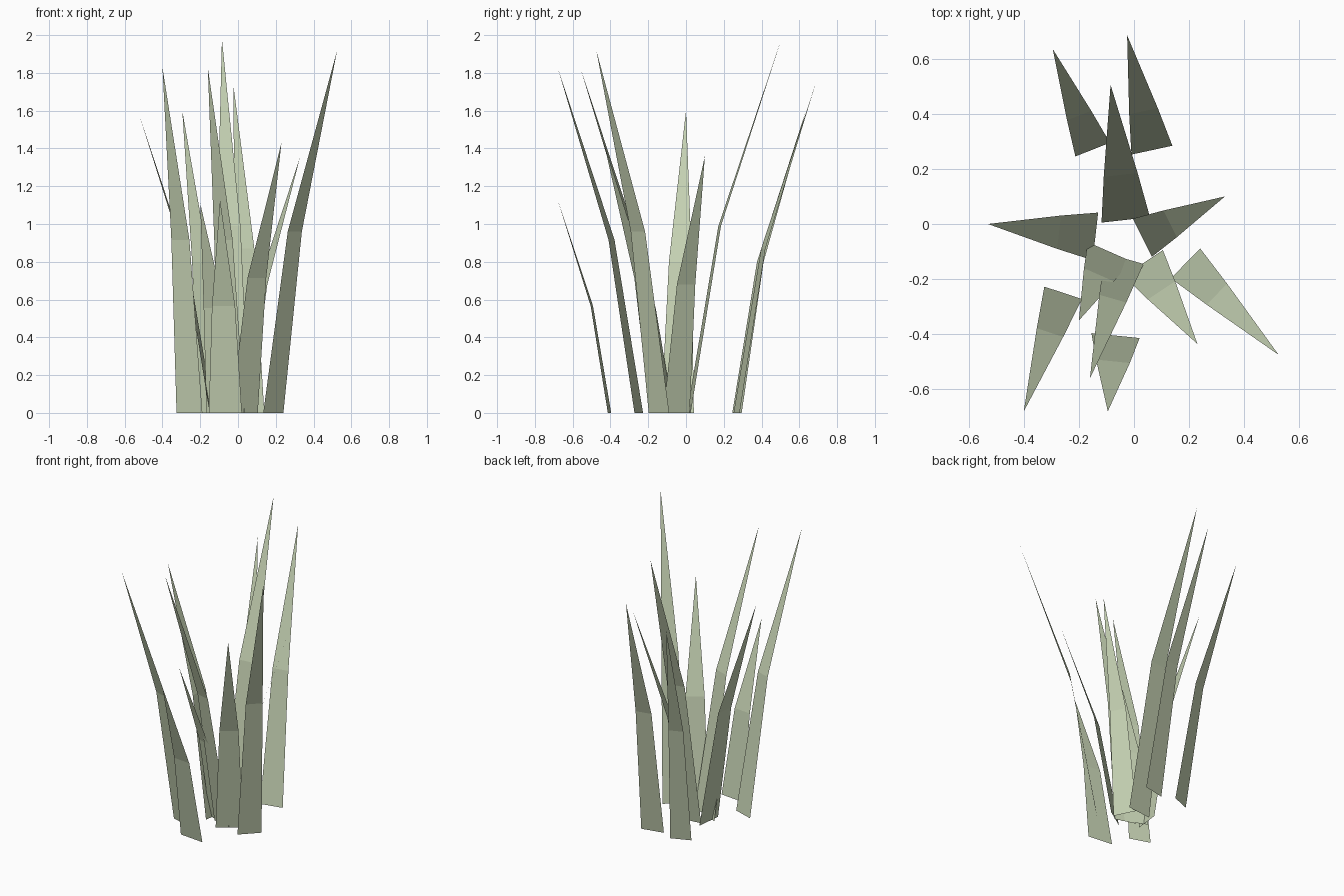
import bpy
from mathutils import Vector

cube = bpy.data.objects.get("Cube")
if cube:
    bpy.data.objects.remove(cube, do_unlink=True)

# Single dry sage colour
sage = bpy.data.materials.new("sage_green")
sage.use_nodes = True
colour = (0.56, 0.64, 0.45, 1.0)
sage.diffuse_color = colour
sage.node_tree.nodes["Principled BSDF"].inputs["Base Color"].default_value = colour

MID_LEAN = 0.083   # outward bend at half height, relative to blade height
MID_WIDTH = 0.7    # width at the bend, relative to the root


def grass_blade(name, root, tip, height, width):
    """Flat blade: a tapering lower quad, bent into a pointed upper triangle."""
    root, tip = Vector((*root, 0)), Vector((*tip, height))
    out = Vector((tip.x - root.x, tip.y - root.y, 0)).normalized()
    side = Vector((-out.y, out.x, 0)) * width / 2
    mid = root + out * MID_LEAN * height + Vector((0, 0, height / 2))
    verts = [root - side, root + side,
             mid + side * MID_WIDTH, mid - side * MID_WIDTH, tip]
    mesh = bpy.data.meshes.new(name)
    mesh.from_pydata(verts, [], [(0, 1, 2, 3), (3, 2, 4)])
    mesh.materials.append(sage)
    bpy.context.collection.objects.link(bpy.data.objects.new(name, mesh))


# Root centre, tip position, height, root width
blades = {
    "back_right": ((-0.15, 0.27), (-0.295, 0.635), 1.60, 0.135),
    "back_left": ((0.065, 0.268), (-0.025, 0.685), 1.74, 0.152),
    "centre_tall": ((-0.03, 0.015), (-0.085, 0.505), 1.98, 0.177),
    "left": ((0.03, -0.05), (0.33, 0.10), 1.36, 0.155),
    "right": ((-0.14, -0.045), (-0.53, 0.0), 1.60, 0.174),
    "front_right": ((-0.257, -0.25), (-0.40, -0.68), 1.83, 0.144),
    "front_inner": ((-0.035, -0.125), (-0.16, -0.56), 1.83, 0.145),
    "front_short": ((-0.067, -0.405), (-0.095, -0.68), 1.13, 0.176),
    "front_left_inner": ((0.034, -0.142), (0.23, -0.435), 1.43, 0.17),
    "front_left": ((0.187, -0.143), (0.525, -0.475), 1.92, 0.152),
    "inner_short": ((-0.09, -0.10), (-0.20, -0.35), 1.11, 0.17),
}
for place, shape in blades.items():
    grass_blade("grass_blade_" + place, *shape)
